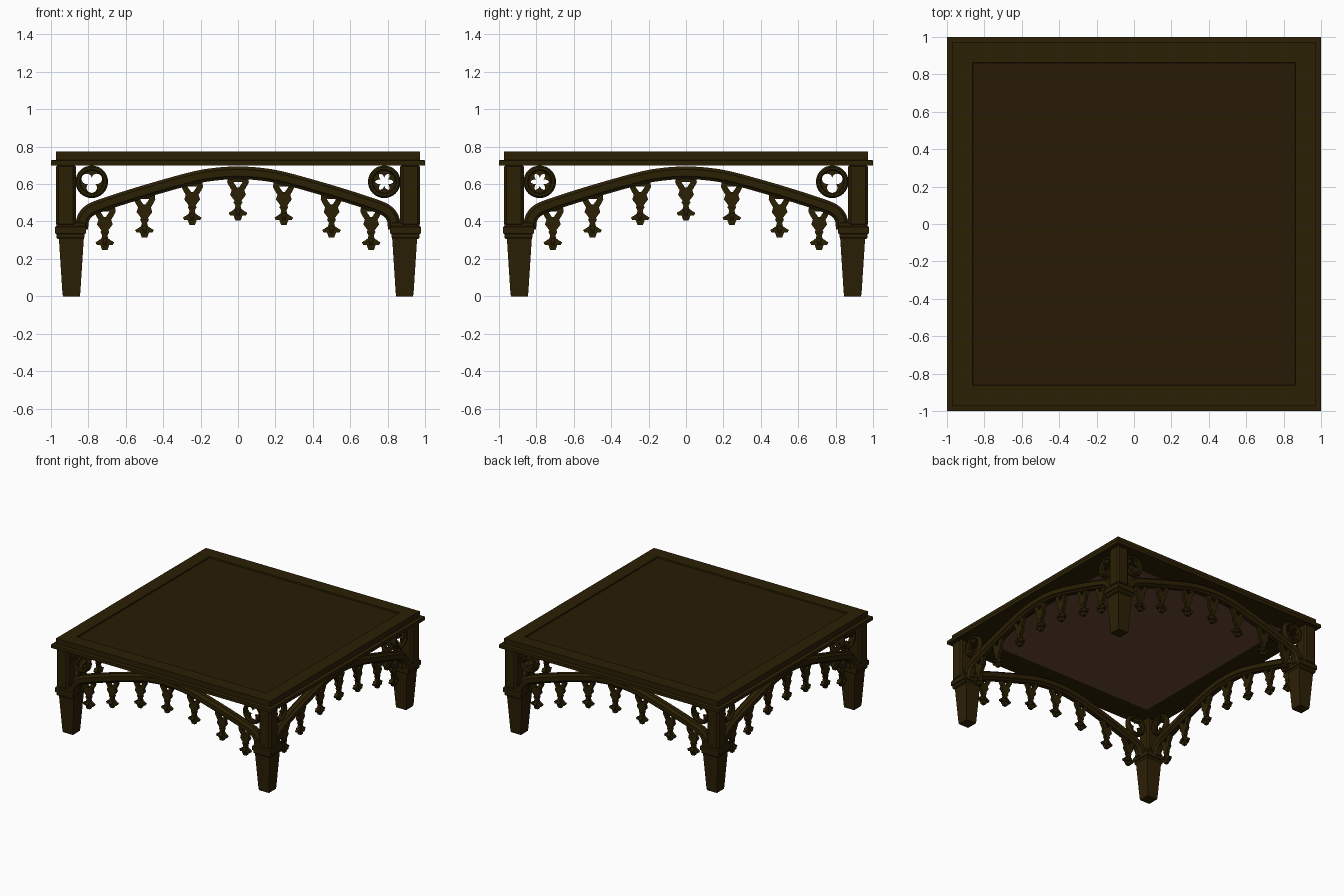
import bpy, bmesh, math
from mathutils import Matrix, Vector

cube = bpy.data.objects.get("Cube")
if cube:
    bpy.data.objects.remove(cube, do_unlink=True)


def material(name, rgb):
    m = bpy.data.materials.new(name)
    m.use_nodes = True
    m.diffuse_color = (*rgb, 1)
    bsdf = m.node_tree.nodes["Principled BSDF"]
    bsdf.inputs["Base Color"].default_value = (*rgb, 1)
    bsdf.inputs["Roughness"].default_value = 0.8
    return m


wood = material("dark wood", (0.0245, 0.0143, 0.0014))
panel = material("panel wood", (0.021, 0.0112, 0.0014))
under = material("reddish underside", (0.14, 0.064, 0.036))


def finish(bm, name, mats=(wood,), smooth=None):
    bmesh.ops.recalc_face_normals(bm, faces=bm.faces[:])
    mesh = bpy.data.meshes.new(name)
    bm.to_mesh(mesh)
    bm.free()
    for m in mats:
        mesh.materials.append(m)
    if smooth:
        for p in mesh.polygons:
            p.use_smooth = True
        mesh.set_sharp_from_angle(angle=math.radians(smooth))
    return mesh


def place(name, mesh, matrix=Matrix()):
    ob = bpy.data.objects.new(name, mesh)
    bpy.context.collection.objects.link(ob)
    ob.matrix_world = matrix


def bridge(bm, rings):
    """Skin consecutive vertex rings and cap both ends."""
    sides = []
    for a, b in zip(rings, rings[1:]):
        for i in range(len(a)):
            j = (i + 1) % len(a)
            sides.append(bm.faces.new((a[i], a[j], b[j], b[i])))
    return sides, bm.faces.new(rings[0]), bm.faces.new(rings[-1])


def square_loft(levels, centre=0.0):
    """Stack of square rings given as (half width, height)."""
    bm = bmesh.new()
    corners = ((-1, -1), (1, -1), (1, 1), (-1, 1))
    rings = [[bm.verts.new((sx * h + centre, sy * h + centre, z)) for sx, sy in corners]
             for h, z in levels]
    return (bm, *bridge(bm, rings))


def plate(name, outlines, half_depth):
    """Upright flat plate from outlines in x and z; inner outlines are holes."""
    cu = bpy.data.curves.new(name, "CURVE")
    cu.dimensions, cu.fill_mode, cu.extrude = "2D", "BOTH", half_depth
    for pts in outlines:
        sp = cu.splines.new("POLY")
        sp.points.add(len(pts) - 1)
        sp.use_cyclic_u = True
        for p, (x, z) in zip(sp.points, pts):
            p.co = (x, z, 0, 1)
    ob = bpy.data.objects.new(name, cu)
    mesh = bpy.data.meshes.new_from_object(ob)
    bpy.data.objects.remove(ob)
    mesh.transform(Matrix.Rotation(math.pi / 2, 4, "X"))
    mesh.materials.clear()
    mesh.materials.append(wood)
    for p in mesh.polygons:
        p.use_smooth = False
    return mesh


# Table top: two crisp steps around a slightly sunken panel
bm, sides, bottom, top = square_loft([
    (0.79, 0.70), (1.0, 0.70), (1.0, 0.727), (0.972, 0.73),
    (0.972, 0.775), (0.863, 0.775), (0.861, 0.765)])
bottom.material_index, top.material_index = 2, 1
place("table_top", finish(bm, "table_top", (wood, panel, under)))

# Leg pieces: tapered foot, stepped collar, fluted post
bm, sides, *_ = square_loft([(0.045, 0), (0.048, 0.02), (0.067, 0.315)], 0.891)
bmesh.ops.inset_individual(bm, faces=sides[4:], thickness=0.014, depth=-0.005)
foot = finish(bm, "foot")
collar = finish(square_loft([
    (0.068, 0.305), (0.075, 0.315), (0.075, 0.333), (0.083, 0.337),
    (0.083, 0.37), (0.075, 0.376), (0.072, 0.392), (0.05, 0.4)], 0.896)[0], "collar")
bm, sides, *_ = square_loft([(0.046, 0.38), (0.046, 0.70)], 0.92)
bmesh.ops.inset_individual(bm, faces=sides, thickness=0.012, depth=-0.009)
bmesh.ops.inset_individual(bm, faces=sides, thickness=0.01, depth=0.008)
post = finish(bm, "post")

# Arch: moulded section swept along a smoothed path
half = [(0.836, 0.36), (0.828, 0.415), (0.795, 0.457), (0.72, 0.49),
        (0.5, 0.56), (0.25, 0.63), (0.12, 0.653)]
path = [Vector((-x, z)) for x, z in half] + [Vector((0, 0.66))] + [Vector(p) for p in half[::-1]]
ext = [path[0] * 2 - path[1]] + path + [path[-1] * 2 - path[-2]]
fine = []
for a, b, c, d in zip(ext, ext[1:], ext[2:], ext[3:]):
    for k in range(6):
        t = k / 6
        fine.append(0.5 * (2 * b + (c - a) * t + (2 * a - 5 * b + 4 * c - d) * t * t
                           + (3 * b - a - 3 * c + d) * t ** 3))
fine.append(path[-1])
quarter = [(0.034, 0.018), (0.024, 0.025), (0.018, 0.038)]
section = (quarter + [(-n, y) for n, y in quarter[::-1]]
           + [(-n, -y) for n, y in quarter] + [(n, -y) for n, y in quarter[::-1]])
bm = bmesh.new()
rings = []
for i, p in enumerate(fine):
    t = (fine[min(i + 1, len(fine) - 1)] - fine[max(i - 1, 0)]).normalized()
    normal = Vector((-t.y, t.x))
    rings.append([bm.verts.new((p.x + normal.x * n, y, p.y + normal.y * n)) for n, y in section])
bridge(bm, rings)
arch = finish(bm, "arch", smooth=30)

# Roundel: ring with a pierced three-lobed plate
bm = bmesh.new()
rows = []
for i in range(32):
    a = math.tau * i / 32
    rows.append([bm.verts.new((math.cos(a) * (0.072 + r), y, math.sin(a) * (0.072 + r)))
                 for r, y in ((0.015, -0.012), (0.015, 0.012), (0.006, 0.024),
                              (-0.006, 0.024), (-0.012, 0.012), (-0.012, -0.012),
                              (-0.006, -0.024), (0.006, -0.024))])
for i, a in enumerate(rows):
    b = rows[(i + 1) % len(rows)]
    for j in range(len(a)):
        k = (j + 1) % len(a)
        bm.faces.new((a[j], a[k], b[k], b[j]))
ring = finish(bm, "roundel_ring", smooth=40)


def polar(radius, count=48):
    angles = [math.tau * i / count for i in range(count)]
    return [(radius(a) * math.cos(a), radius(a) * math.sin(a)) for a in angles]


def lobes(a):
    return 0.022 + 0.037 * abs(math.cos(1.5 * (a - math.pi / 6))) ** 0.8


tracery = plate("roundel_tracery", [polar(lambda a: 0.066), polar(lobes)], 0.01)

# Pendant: pierced bracket ending in a leafy cross-shaped finial
body = [(0.053, 0.025), (0.058, -0.012), (0.046, -0.035), (0.034, -0.055),
        (0.042, -0.08), (0.028, -0.098), (0.018, -0.112)]
finial = [(0.024, -0.12), (0.014, -0.138), (0.018, -0.155), (0.032, -0.165),
          (0.05, -0.176), (0.042, -0.19), (0.024, -0.19), (0.014, -0.217)]


def mirrored(pts, width=1):
    return [(x * width, z) for x, z in pts] + [(-x * width, z) for x, z in pts[::-1]]


bracket = plate("pendant", [mirrored(body + finial),
                            mirrored([(0.026, -0.01), (0.005, -0.04)])], 0.013)
cross = plate("pendant_cross", [mirrored(finial, 0.7)], 0.011)
drops = [(0, 0.622), (0.245, 0.597), (0.5, 0.53), (0.712, 0.464)]
drops += [(-x, z) for x, z in drops[1:]]

# Four matching sides and corners
for s, side in enumerate(("front", "left", "back", "right")):
    turn = Matrix.Rotation(s * math.pi / 2, 4, "Z")
    for part, mesh in (("foot", foot), ("collar", collar), ("post", post)):
        place(f"{side}_{part}", mesh, turn)

    def at(x, z):
        return turn @ Matrix.Translation((x, -0.917, z))

    place(f"{side}_arch", arch, at(0, 0))
    for i, (x, z) in enumerate(drops):
        place(f"{side}_pendant_{i}", bracket, at(x, z))
        place(f"{side}_pendant_cross_{i}", cross, at(x, z) @ Matrix.Rotation(math.pi / 2, 4, "Z"))
    for end, x in (("a", -0.782), ("b", 0.782)):
        flipped = (side, end) in (("back", "a"), ("right", "b"))
        place(f"{side}_roundel_ring_{end}", ring, at(x, 0.612))
        place(f"{side}_roundel_tracery_{end}", tracery,
              at(x, 0.612) @ Matrix.Rotation(math.pi if flipped else 0, 4, "Y"))
